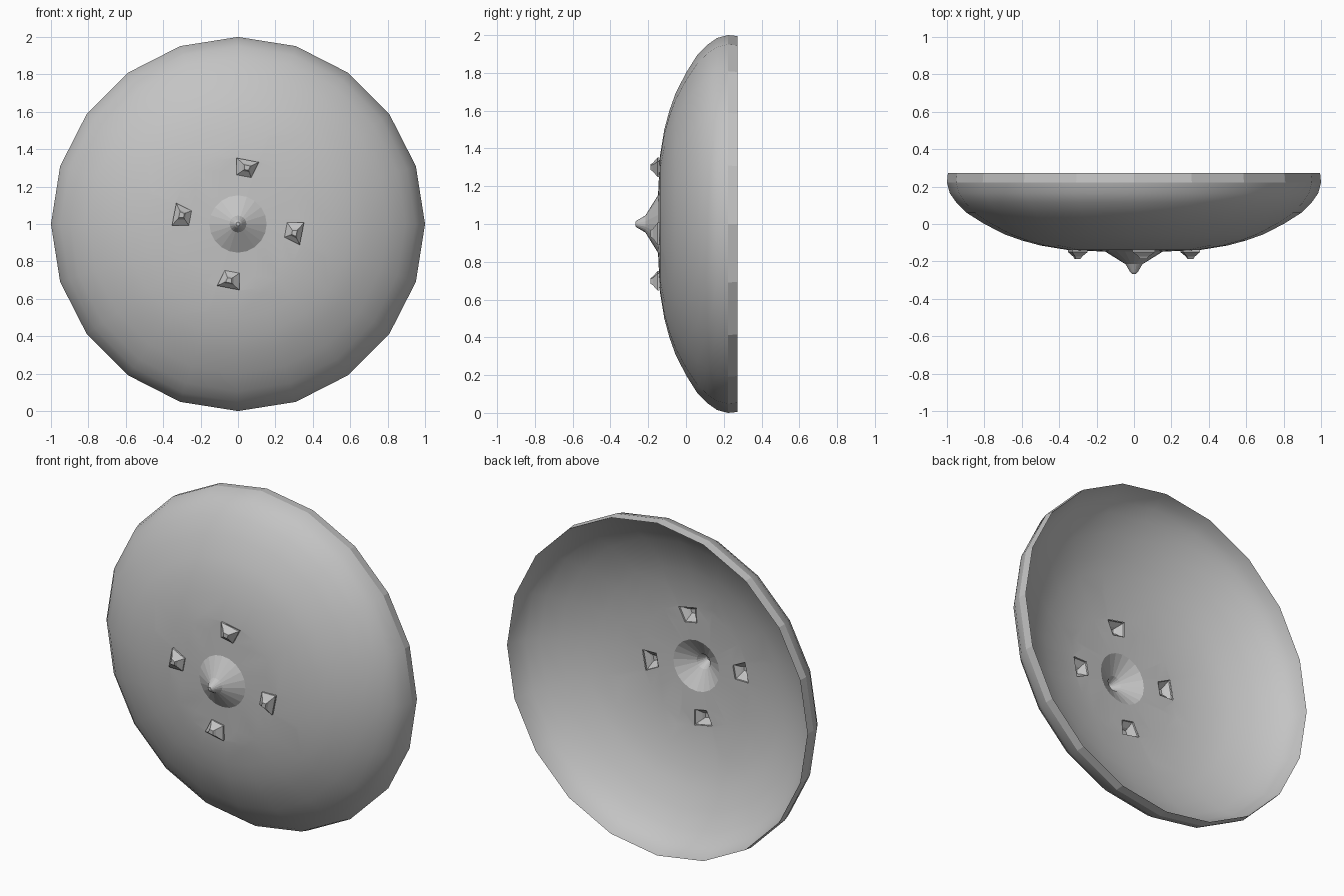
import bpy
import bmesh
from math import cos, sin, tau
from mathutils import Vector

SIDES = 20
THICKNESS = .05
TAPER = .995

cube = bpy.data.objects.get("Cube")
if cube:
    bpy.data.objects.remove(cube, do_unlink=True)

# Single metal colour
metal = bpy.data.materials.new("grey_metal")
metal.use_nodes = True
grey = (0.55, 0.55, 0.55, 1)
metal.diffuse_color = grey
metal.node_tree.nodes["Principled BSDF"].inputs["Base Color"].default_value = grey


def loft(rings, cap=False):
    """Skin rings of points, listed from the middle outwards."""
    bm = bmesh.new()
    loops = [[bm.verts.new(p) for p in ring] for ring in rings]
    for inner, outer in zip(loops, loops[1:]):
        n = len(inner)
        for i in range(n):
            j = (i + 1) % n
            bm.faces.new((inner[i], outer[i], outer[j], inner[j]))
    if cap:
        bm.faces.new(loops[0])
    return bm


def circle(radius, y):
    return [(radius * cos(tau * i / SIDES), y, 1 + radius * sin(tau * i / SIDES))
            for i in range(SIDES)]


def add_lining(bm):
    """Copy the front skin backwards to form the hollow back of the shield."""
    copy = bmesh.ops.duplicate(bm, geom=bm.verts[:] + bm.edges[:] + bm.faces[:])["geom"]
    for v in (g for g in copy if isinstance(g, bmesh.types.BMVert)):
        v.co = (v.co.x * TAPER, v.co.y + THICKNESS, 1 + (v.co.z - 1) * TAPER)
    bmesh.ops.reverse_faces(bm, faces=[g for g in copy if isinstance(g, bmesh.types.BMFace)])


def finish(bm, name, smooth=False):
    bm.normal_update()
    for f in bm.faces:
        f.smooth = smooth
    mesh = bpy.data.meshes.new(name)
    bm.to_mesh(mesh)
    bm.free()
    mesh.materials.append(metal)
    obj = bpy.data.objects.new(name, mesh)
    bpy.context.collection.objects.link(obj)


def quarter_turn(points, turns):
    for _ in range(turns):
        points = [Vector((p.y, -p.x)) for p in points]
    return points


# Stud outline (counter-clockwise, relative to the shield centre) and its peak
outline = [Vector(p) for p in ((-.007, .263), (.071, .248), (.112, .33), (-.007, .353))]
peak = Vector((.05, .302))
studs = [quarter_turn(outline + [peak], k) for k in range(4)]

# Curved shell
profile = [(.153, -.148), (.36, -.138), (.5, -.115), (.6, -.088), (.69, -.056),
           (.8, 0), (.895, .06), (.95, .115), (.985, .165), (1, .222)]
shell = loft([circle(r, y) for r, y in profile])

# Openings in the shell behind the hollow studs
for *corners, top in studs:
    sides = []
    for a, b in zip(corners, corners[1:] + corners[:1]):
        d = b - a
        sides.append((Vector((a.x, 0, 1 + a.y)), Vector((d.y, 0, -d.x)).normalized()))

    # Cut only the faces that overlap the outline
    work = [f for f in shell.faces if
            all(min((v.co - co).dot(no) for v in f.verts) < 0 for co, no in sides)
            and (f.calc_center_median() - Vector((top.x, 0, 1 + top.y))).length < .35]
    for co, no in sides:
        geom = set(work)
        for f in work:
            geom.update(f.edges, f.verts)
        cut = bmesh.ops.bisect_plane(shell, geom=list(geom), plane_co=co, plane_no=no, dist=1e-5)
        work = [g for g in cut["geom"] if isinstance(g, bmesh.types.BMFace)
                and (g.calc_center_median() - co).dot(no) < 0]
    hole = [f for f in shell.faces
            if all((f.calc_center_median() - co).dot(no) < 0 for co, no in sides)]
    bmesh.ops.delete(shell, geom=hole, context="FACES")
add_lining(shell)
finish(shell, "shield_shell", smooth=True)

# Faceted rim band joining the front skin to the lining
rim_radius, rim_y = profile[-1]
band = loft([circle(rim_radius, rim_y), circle(rim_radius * TAPER, rim_y + THICKNESS)])
finish(band, "rim_band")

# Pointed centre boss
profile = [(.01, -.268), (.02, -.258), (.045, -.215), (.153, -.148)]
boss = loft([circle(r, y) for r, y in profile], cap=True)
add_lining(boss)
finish(boss, "center_boss")

# Four hollow studs around the boss
for k, (*corners, top) in enumerate(studs):
    rings = []
    for scale, y in ((.28, -.188), (.46, -.174), (1, -.15), (1, -.14)):
        flat = [top.lerp(c, scale) for c in corners]
        rings.append([(p.x, y, 1 + p.y) for p in flat])
    stud = loft(rings, cap=True)
    add_lining(stud)
    finish(stud, f"stud_{k + 1}")
